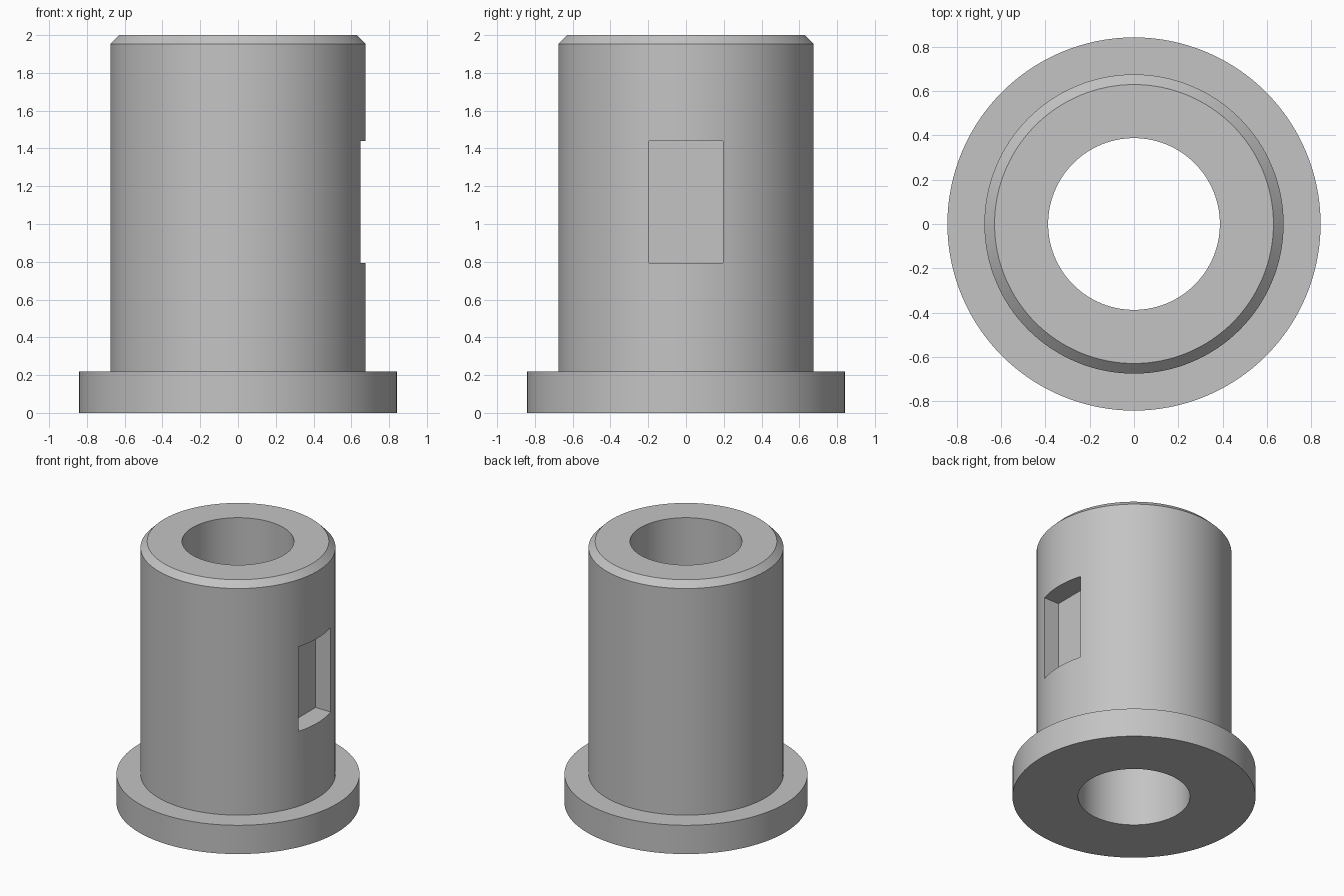
import bpy, bmesh, math
from mathutils import Vector

cube = bpy.data.objects.get("Cube")
if cube:
    bpy.data.objects.remove(cube, do_unlink=True)

BORE, BODY, FLANGE = 0.388, 0.676, 0.843
FLANGE_TOP, HEIGHT, CHAMFER = 0.22, 2.0, 0.046
SEGMENTS = 128

steel = bpy.data.materials.new("grey_steel")
steel.use_nodes = True
colour = (0.55, 0.55, 0.55, 1)
steel.diffuse_color = colour
steel.node_tree.nodes["Principled BSDF"].inputs["Base Color"].default_value = colour


def add_object(name, bm):
    bmesh.ops.recalc_face_normals(bm, faces=bm.faces)
    mesh = bpy.data.meshes.new(name)
    bm.to_mesh(mesh)
    bm.free()
    mesh.materials.append(steel)
    obj = bpy.data.objects.new(name, mesh)
    bpy.context.collection.objects.link(obj)
    return obj


# Flanged bushing: closed wall section revolved around z
section = [(BORE, 0), (FLANGE, 0), (FLANGE, FLANGE_TOP), (BODY, FLANGE_TOP),
           (BODY, HEIGHT - CHAMFER), (BODY - CHAMFER, HEIGHT), (BORE, HEIGHT)]
bm = bmesh.new()
verts = [bm.verts.new((r, 0, z)) for r, z in section]
edges = [bm.edges.new((v, verts[(i + 1) % len(verts)])) for i, v in enumerate(verts)]
bmesh.ops.spin(bm, geom=verts + edges, cent=(0, 0, 0), axis=(0, 0, 1),
               angle=math.tau, steps=SEGMENTS)
bmesh.ops.remove_doubles(bm, verts=bm.verts, dist=0.0001)
bushing = add_object("flanged_bushing", bm)

# Rectangular pocket with a flat floor in the +x side
low, high = Vector((0.52, -0.195, 0.793)), Vector((0.9, 0.195, 1.44))
bm = bmesh.new()
bmesh.ops.create_cube(bm, size=1)
bmesh.ops.scale(bm, vec=high - low, verts=bm.verts)
bmesh.ops.translate(bm, vec=(low + high) / 2, verts=bm.verts)
cutter = add_object("pocket_cutter", bm)
cutter.hide_render = True

cut = bushing.modifiers.new("pocket", 'BOOLEAN')
cut.operation = 'DIFFERENCE'
cut.solver = 'EXACT'
cut.object = cutter

for obj in bpy.context.selected_objects:
    obj.select_set(False)
bushing.select_set(True)
bpy.context.view_layer.objects.active = bushing
bpy.ops.object.modifier_apply(modifier=cut.name)
bpy.data.objects.remove(cutter, do_unlink=True)

# Smooth round walls, crisp rims
bpy.ops.object.shade_smooth_by_angle(angle=math.radians(30))
